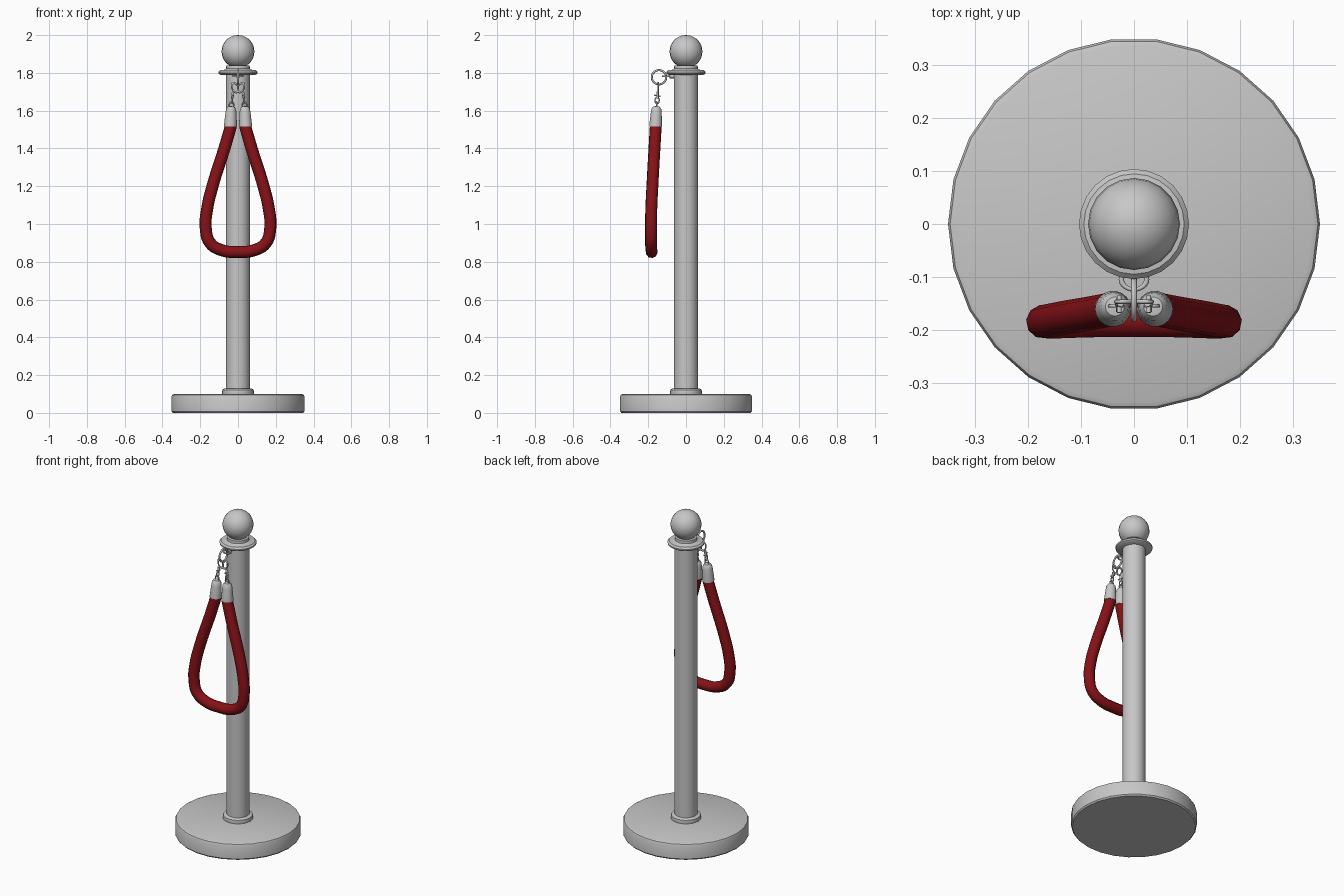
import bpy, bmesh, math
from mathutils import Vector, Matrix

if "Cube" in bpy.data.objects:
    bpy.data.objects.remove(bpy.data.objects["Cube"])


def material(name, rgb):
    m = bpy.data.materials.new(name)
    m.diffuse_color = (*rgb, 1)
    m.use_nodes = True
    m.node_tree.nodes["Principled BSDF"].inputs["Base Color"].default_value = m.diffuse_color
    return m


METAL = material("light grey metal", (0.58, 0.57, 0.57))
RED = material("dark red velvet", (0.24, 0.006, 0.009))


def finish(obj, mat, angle=40):
    obj.data.materials.clear()
    obj.data.materials.append(mat)
    bpy.ops.object.select_all(action='DESELECT')
    obj.select_set(True)
    bpy.context.view_layer.objects.active = obj
    bpy.ops.object.shade_smooth_by_angle(angle=math.radians(angle))
    return obj


def lathe(name, profile, sides, mat, matrix=Matrix()):
    """Turn a closed (radius, z) profile around z."""
    bm = bmesh.new()
    vs = [bm.verts.new((r, 0, z)) for r, z in profile]
    es = [bm.edges.new(p) for p in zip(vs, vs[1:])]
    bmesh.ops.spin(bm, geom=vs + es, cent=(0, 0, 0), axis=(0, 0, 1),
                   angle=2 * math.pi, steps=sides, use_merge=True)
    bmesh.ops.remove_doubles(bm, verts=bm.verts, dist=1e-5)
    bmesh.ops.recalc_face_normals(bm, faces=bm.faces)
    bm.transform(matrix)
    me = bpy.data.meshes.new(name)
    bm.to_mesh(me)
    bm.free()
    obj = bpy.data.objects.new(name, me)
    bpy.context.collection.objects.link(obj)
    return finish(obj, mat)


def tube(name, points, radius, mat, res=5, sides=3):
    """Smooth round tube through the points."""
    cu = bpy.data.curves.new(name, 'CURVE')
    cu.dimensions = '3D'
    cu.bevel_depth, cu.bevel_resolution = radius, sides
    cu.resolution_u, cu.use_fill_caps = res, True
    sp = cu.splines.new('BEZIER')
    sp.bezier_points.add(len(points) - 1)
    for bp, p in zip(sp.bezier_points, points):
        bp.co = p
        bp.handle_left_type = bp.handle_right_type = 'AUTO'
    obj = bpy.data.objects.new(name, cu)
    bpy.context.collection.objects.link(obj)
    bpy.ops.object.select_all(action='DESELECT')
    obj.select_set(True)
    bpy.context.view_layer.objects.active = obj
    bpy.ops.object.convert(target='MESH')
    return finish(bpy.context.object, mat, 60)


def ring(name, loc, rot, major, minor, stretch=1.0):
    bpy.ops.mesh.primitive_torus_add(major_segments=20, minor_segments=8,
                                     major_radius=major, minor_radius=minor)
    obj = bpy.context.object
    obj.name = name
    obj.data.transform(Matrix.Diagonal((1, stretch, 1, 1)))
    obj.location = loc
    obj.rotation_euler = [math.radians(a) for a in rot]
    return finish(obj, METAL, 80)


# Post parts
lathe("base", [(0, 0), (0.345, 0), (0.352, 0.008), (0.352, 0.088),
               (0.348, 0.096), (0.338, 0.1), (0, 0.1)], 26, METAL)
lathe("foot_collar", [(0, 0.095), (0.083, 0.095), (0.085, 0.105), (0.083, 0.122),
                      (0.075, 0.128), (0, 0.128)], 24, METAL)
lathe("pole", [(0, 0.1), (0.064, 0.1), (0.064, 1.81), (0, 1.81)], 24, METAL)
lathe("top_flange", [(0, 1.79), (0.093, 1.79), (0.103, 1.797), (0.104, 1.806),
                     (0.095, 1.815), (0.07, 1.817), (0.063, 1.822),
                     (0.062, 1.838), (0, 1.838)], 24, METAL)
ball = [(0.087 * math.sin(math.pi * i / 14), 1.913 - 0.087 * math.cos(math.pi * i / 14))
        for i in range(15)]
ball[0], ball[-1] = (0, ball[0][1]), (0, ball[-1][1])
lathe("ball_finial", ball, 20, METAL)

# Velvet rope loop, mirrored about x = 0
half = [(0.037, -0.160, 1.52), (0.072, -0.167, 1.40), (0.135, -0.178, 1.20),
        (0.165, -0.184, 1.07), (0.171, -0.185, 0.98), (0.148, -0.185, 0.90),
        (0.085, -0.183, 0.861)]
path = half + [(0, -0.182, 0.852)] + [(-x, y, z) for x, y, z in reversed(half)]
tube("velvet_rope", path, 0.032, RED)

# Rope end caps with their short chains
for side, s in (("left", -1), ("right", 1)):
    start, end = Vector((s * 0.040, -0.161, 1.515)), Vector((s * 0.036, -0.156, 1.625))
    d = end - start
    mat = Matrix.Translation(start) @ d.to_track_quat('Z', 'Y').to_matrix().to_4x4()
    lathe(side + "_rope_cap", [(0, 0), (0.034, 0), (0.034, 0.012), (0.029, 0.075),
                               (0.026, 0.095), (0.018, 0.106), (0, 0.11)], 18, METAL, mat)
    ring(side + "_cap_eye", (s * 0.034, -0.155, 1.630), (90, 0, 0), 0.012, 0.0035, 1.3)
    ring(side + "_lower_link", (s * 0.031, -0.153, 1.655), (90, 0, 90), 0.011, 0.0035, 1.5)
    tube(side + "_swivel", [(s * 0.030, -0.151, 1.665), (s * 0.026, -0.150, 1.70)],
         0.007, METAL, 1, 1)
    tube(side + "_clip_lever", [(s * 0.028, -0.168, 1.682), (s * 0.028, -0.135, 1.676)],
         0.004, METAL, 1, 1)
    ring(side + "_clip_hook", (s * 0.016, -0.147, 1.722), (90, s * 22, 0), 0.016, 0.004, 1.6)

# Hanging ring and the eye joining it to the flange
ring("hanging_ring", (0, -0.143, 1.777), (90, 0, 90), 0.038, 0.0055)
ring("flange_eye", (0, -0.105, 1.782), (0, 0, 0), 0.024, 0.005, 0.8)
tube("eye_stem", [(0, -0.088, 1.782), (0, -0.055, 1.782)], 0.011, METAL, 1, 2)
